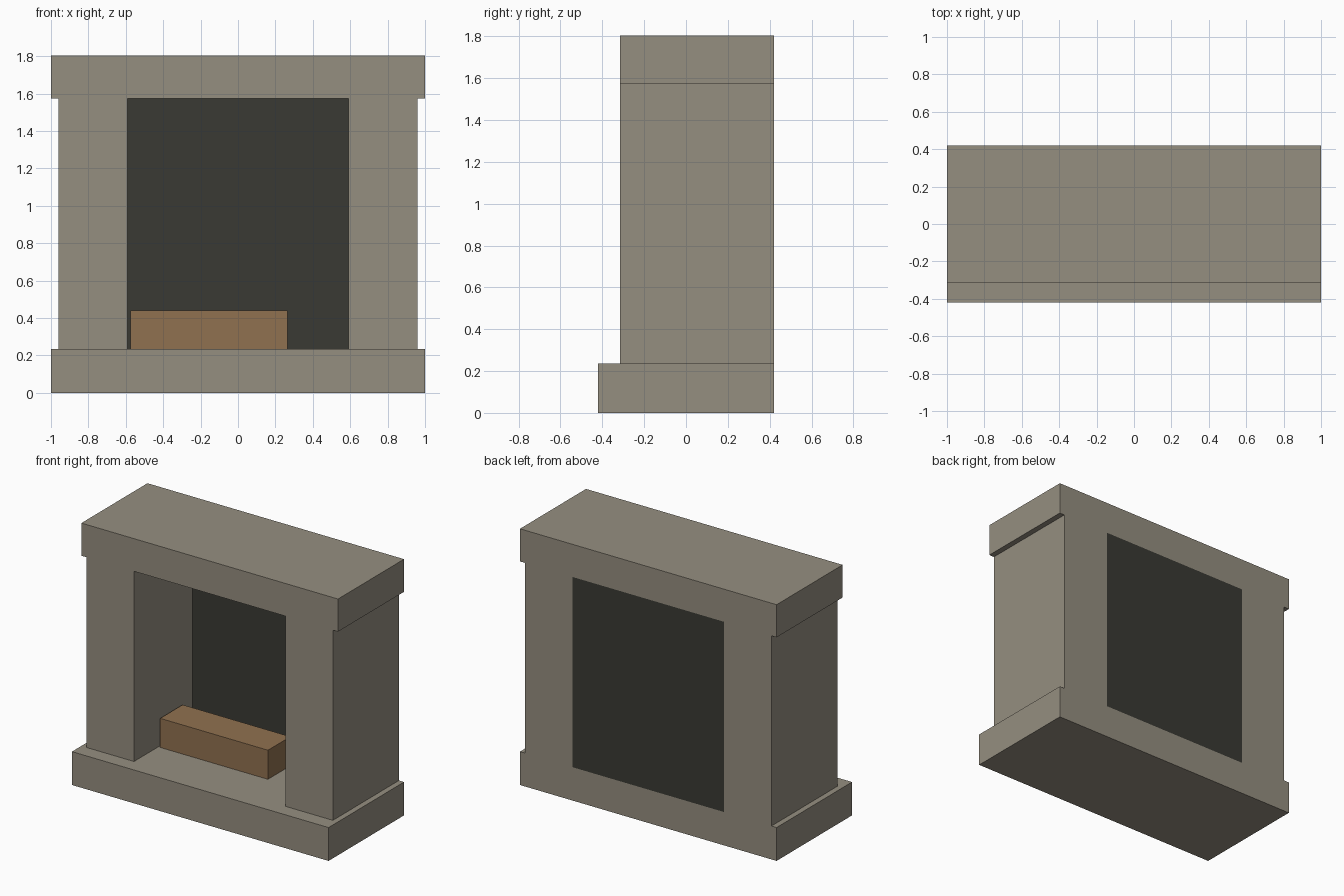
import bpy
import bmesh
from mathutils import Vector

if "Cube" in bpy.data.objects:
    bpy.data.objects.remove(bpy.data.objects["Cube"])


def material(name, colour):
    m = bpy.data.materials.new(name)
    m.diffuse_color = (*colour, 1.0)
    m.use_nodes = True
    m.node_tree.nodes["Principled BSDF"].inputs["Base Color"].default_value = m.diffuse_color
    return m


stone = material("stone", (0.300, 0.272, 0.216))
soot = material("dark soot", (0.042, 0.042, 0.034))
wood = material("wood", (0.280, 0.165, 0.080))


def box(name, lo, hi, mat):
    """Axis-aligned box between two corners, origin at its centre."""
    lo, hi = Vector(lo), Vector(hi)
    bm = bmesh.new()
    bmesh.ops.create_cube(bm, size=1.0)
    bmesh.ops.scale(bm, vec=hi - lo, verts=bm.verts)
    mesh = bpy.data.meshes.new(name)
    bm.to_mesh(mesh)
    bm.free()
    mesh.materials.append(mat)
    ob = bpy.data.objects.new(name, mesh)
    ob.location = (lo + hi) / 2
    bpy.context.collection.objects.link(ob)
    return ob


FRONT, BACK = -0.315, 0.42      # depth of the surround
HEARTH_TOP, LINTEL_BOTTOM, TOP = 0.235, 1.575, 1.805
INNER, OUTER = 0.59, 0.96       # pillar sides

# Hearth slab and lintel
box("hearth", (-1, -0.42, 0), (1, BACK, HEARTH_TOP), stone)
box("lintel", (-1, FRONT, LINTEL_BOTTOM), (1, BACK, TOP), stone)

# Pillars
for side, x0, x1 in (("left", -OUTER, -INNER), ("right", INNER, OUTER)):
    box(side + "_pillar", (x0, FRONT, HEARTH_TOP), (x1, BACK, LINTEL_BOTTOM), stone)

# Dark back wall of the firebox
box("back_panel", (-INNER, 0.335, HEARTH_TOP), (INNER, BACK, LINTEL_BOTTOM), soot)

# Log on the hearth
box("log", (-0.575, -0.045, HEARTH_TOP), (0.265, 0.205, 0.44), wood)
